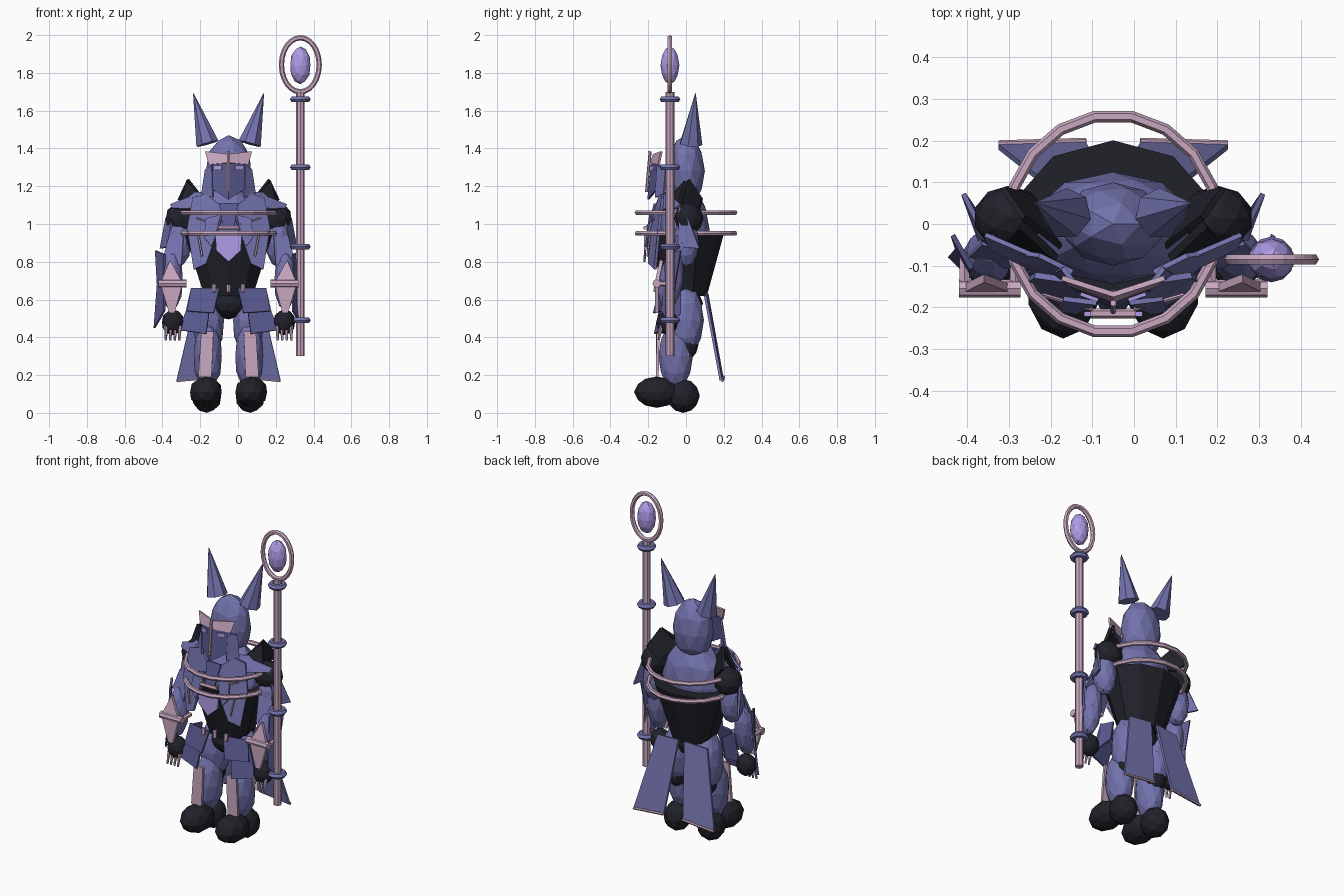
import bpy, bmesh, math
from mathutils import Vector, Matrix

CX = -0.05  # body centre line


def material(name, rgb):
    m = bpy.data.materials.new(name)
    m.diffuse_color = (*rgb, 1)
    return m


BLUE = material("slate_blue", (0.17, 0.17, 0.42))
INDIGO = material("indigo", (0.10, 0.10, 0.28))
PINK = material("dusty_pink", (0.58, 0.39, 0.53))
BLACK = material("near_black", (0.015, 0.016, 0.023))
GEM = material("lavender", (0.43, 0.33, 0.80))


def finish(name, bm, mat):
    bmesh.ops.recalc_face_normals(bm, faces=bm.faces)
    me = bpy.data.meshes.new(name)
    bm.to_mesh(me)
    bm.free()
    me.materials.append(mat)
    ob = bpy.data.objects.new(name, me)
    bpy.context.collection.objects.link(ob)
    return ob


def ball(name, c, r, mat, sub=2, tilt=0):
    bm = bmesh.new()
    bmesh.ops.create_icosphere(bm, subdivisions=sub, radius=1)
    bm.transform(Matrix.Translation(c) @ Matrix.Rotation(tilt, 4, 'X') @ Matrix.Diagonal((*r, 1)))
    return finish(name, bm, mat)


def rod(name, a, b, r1, r2, mat, seg=8):
    a, b = Vector(a), Vector(b)
    bm = bmesh.new()
    bmesh.ops.create_cone(bm, cap_ends=True, segments=seg, radius1=r1, radius2=r2, depth=(b - a).length)
    rot = Vector((0, 0, 1)).rotation_difference(b - a).to_matrix().to_4x4()
    bm.transform(Matrix.Translation((a + b) / 2) @ rot)
    return finish(name, bm, mat)


def ring(name, c, rx, ry, t, mat, upright=False, seg=16, th=None):
    th = th or t
    bm = bmesh.new()
    rows = []
    for i in range(seg):
        a = 2 * math.pi * i / seg
        row = []
        for j in range(6):
            b = math.pi * j / 3
            x, y = ((r + t * math.cos(b)) * f for r, f in ((rx, math.cos(a)), (ry, math.sin(a))))
            z = th * math.sin(b)
            row.append(bm.verts.new(Vector(c) + Vector((x, z, y) if upright else (x, y, z))))
        rows.append(row)
    for i in range(seg):
        p, q = rows[i], rows[(i + 1) % seg]
        for j in range(6):
            k = (j + 1) % 6
            bm.faces.new((p[j], p[k], q[k], q[j]))
    return finish(name, bm, mat)


def plate(name, pts, mat, s=1, t=0.012):
    """Thin slab thickened rearwards from an outline relative to the centre line."""
    bm = bmesh.new()
    f = bm.faces.new([bm.verts.new((CX + s * x, y, z)) for x, y, z in pts])
    f.normal_update()
    n = f.normal.copy()
    if n.y < 0:
        n.negate()
    ext = bmesh.ops.extrude_face_region(bm, geom=[f], use_keep_orig=True)
    bmesh.ops.translate(bm, vec=n * t, verts=[v for v in ext["geom"] if isinstance(v, bmesh.types.BMVert)])
    return finish(name, bm, mat)


# Staff with collars, halo and crystal
SX, SY = 0.33, -0.085
rod("staff_shaft", (SX, SY, 0.30), (SX, SY, 1.70), 0.023, 0.023, PINK)
for z in (0.49, 0.88, 1.30, 1.66):
    ring("staff_collar", (SX, SY, z), 0.036, 0.036, 0.019, BLUE, seg=12, th=0.017)
ring("staff_halo", (SX, SY, 1.843), 0.1, 0.143, 0.014, PINK, upright=True, seg=24)
ball("staff_crystal", (SX, SY, 1.84), (0.056, 0.05, 0.10), GEM)

# Head, torso, hips
ball("head", (CX, 0.0, 1.28), (0.125, 0.10, 0.19), BLUE)
ball("torso", (CX, -0.01, 0.97), (0.20, 0.135, 0.24), BLUE)
ball("pelvis", (CX, -0.01, 0.58), (0.11, 0.10, 0.085), BLACK)
waist = rod("waist_shell", (CX, 0, 0.62), (CX, 0, 0.95), 0.135, 0.245, BLACK, 10)
for v in waist.data.vertices:
    v.co.y *= 0.82
# Bands round the chest
for z in (1.06, 0.95):
    ring("chest_band", (CX, 0, z), 0.252, 0.262, 0.014, PINK, seg=18)

# Mask ridge
rod("mask_nose", (CX, -0.209, 1.17), (CX, -0.190, 1.385), 0.008, 0.008, PINK, 6)
# Chest jewel and clasp
plate("chest_jewel", [(-0.07, -0.222, 0.94), (0.07, -0.222, 0.94), (0.065, -0.222, 0.86),
                      (0, -0.226, 0.80), (-0.065, -0.222, 0.86)], GEM)
rod("jewel_clasp", (CX - 0.055, -0.215, 0.98), (CX + 0.055, -0.215, 0.98), 0.012, 0.012, PINK, 6)
plate("throat_plate", [(-0.05, -0.17, 1.11), (0.05, -0.17, 1.11), (0.03, -0.205, 0.98), (-0.03, -0.205, 0.98)], INDIGO)
rod("center_buckle", (CX, -0.155, 0.64), (CX, -0.155, 0.68), 0.013, 0.013, PINK, 6)

for s, side in ((-1, "left"), (1, "right")):
    def P(x, y, z):
        return (CX + s * x, y, z)

    def slab(name, pts, mat, t=0.012):
        return plate(f"{side}_{name}", pts, mat, s, t)

    # Horn
    rod(side + "_horn", P(0.112, 0.025, 1.425), P(0.186, 0.05, 1.69), 0.062, 0.002, BLUE, 7)

    # Mask: face half, cheek guard, brow and eye
    slab("face_plate", [(0, -0.185, 1.32), (0.10, -0.145, 1.32), (0.095, -0.155, 1.19), (0, -0.205, 1.13)], INDIGO)
    slab("cheek_guard", [(0.09, -0.155, 1.31), (0.125, -0.11, 1.29), (0.145, -0.12, 1.16), (0.085, -0.165, 1.14)], BLUE)
    slab("brow", [(0, -0.19, 1.325), (0.105, -0.15, 1.315), (0.125, -0.135, 1.385), (0, -0.175, 1.37)], PINK)
    slab("eye", [(0.038, -0.187, 1.285), (0.08, -0.172, 1.285), (0.08, -0.172, 1.31), (0.038, -0.187, 1.31)], GEM, 0.009)

    # Collar spikes
    slab("collar_spike", [(0.13, -0.06, 1.12), (0.22, 0.01, 1.235), (0.27, 0.08, 1.13), (0.20, 0.06, 1.06)], BLACK, 0.015)
    slab("collar_front", [(0.14, -0.09, 1.14), (0.225, -0.01, 1.23), (0.26, -0.05, 1.08)], BLACK, 0.02)

    # Breast plate with trim
    slab("breast_plate", [(0.02, -0.17, 1.08), (0.12, -0.14, 1.16), (0.19, -0.13, 1.14), (0.22, -0.15, 0.98),
                          (0.185, -0.17, 0.76), (0.12, -0.20, 0.79), (0.07, -0.21, 0.93)], BLUE, 0.015)
    slab("breast_lapel", [(0.04, -0.195, 1.05), (0.12, -0.185, 1.03), (0.13, -0.212, 0.93), (0.09, -0.217, 0.88)], BLUE)
    rod(side + "_breast_trim", P(0.16, -0.19, 0.94), P(0.14, -0.205, 0.83), 0.006, 0.006, PINK, 5)
    rod(side + "_lapel_trim", P(0.17, -0.17, 1.03), P(0.05, -0.205, 0.99), 0.005, 0.005, PINK, 5)

    # Pauldron
    ball(side + "_shoulder", P(0.25, 0.015, 1.03), (0.086, 0.077, 0.086), BLACK)
    slab("pauldron_plate", [(0.10, -0.12, 1.17), (0.18, -0.08, 1.17), (0.25, -0.07, 1.11), (0.18, -0.13, 1.07)], BLUE)
    slab("shoulder_cap", [(0.17, -0.09, 1.16), (0.31, -0.03, 1.105), (0.30, -0.06, 1.085), (0.18, -0.12, 1.08)], BLUE)

    # Arm, elbow fin, sleeve plate
    ball(side + "_upper_arm", P(0.265, 0.0, 0.90), (0.068, 0.07, 0.13), BLUE)
    ball(side + "_forearm", P(0.30, -0.08, 0.70), (0.06, 0.065, 0.16), BLUE, tilt=-0.15)
    slab("sleeve_plate", [(0.24, -0.07, 0.935), (0.315, -0.05, 0.94), (0.345, -0.08, 0.83), (0.25, -0.11, 0.78)], BLUE)
    slab("elbow_fin", [(0.29, -0.04, 1.10), (0.335, 0.01, 1.03), (0.365, 0.07, 0.87), (0.325, -0.04, 0.88)], BLUE)
    slab("gauntlet_fin", [(0.345, -0.11, 0.84), (0.39, -0.03, 0.86), (0.38, -0.06, 0.68),
                          (0.397, -0.08, 0.45), (0.345, -0.13, 0.54)], INDIGO)

    # Gauntlet: cuff and diamond guard
    rod(side + "_cuff_bar", P(0.222, -0.155, 0.685), P(0.37, -0.155, 0.685), 0.022, 0.022, PINK, 8)
    for e in (0.235, 0.357):
        rod(side + "_cuff_side", P(e, -0.155, 0.685), P(e, -0.06, 0.685), 0.014, 0.014, PINK, 6)
    slab("guard_upper", [(0.31, -0.14, 0.81), (0.36, -0.165, 0.69), (0.245, -0.165, 0.69)], PINK, 0.02)
    slab("guard_lower", [(0.245, -0.165, 0.68), (0.36, -0.165, 0.68), (0.315, -0.165, 0.53), (0.285, -0.165, 0.53)], PINK, 0.02)

    # Hand and claws
    ball(side + "_hand", P(0.295, -0.10, 0.48), (0.06, 0.058, 0.068), BLACK)
    for i in range(4):
        x = 0.258 + i * 0.024
        rod(f"{side}_claw_{i}", P(x, -0.13, 0.46), P(x + 0.003, -0.145, 0.385), 0.011, 0.006, PINK, 6)

    # Skirt plates and buckle
    slab("skirt_front", [(0.05, -0.145, 0.66), (0.20, -0.115, 0.66), (0.22, -0.14, 0.54), (0.08, -0.175, 0.53)], INDIGO)
    slab("skirt_lower", [(0.10, -0.14, 0.56), (0.21, -0.11, 0.58), (0.265, -0.125, 0.44), (0.12, -0.17, 0.42)], INDIGO)
    slab("skirt_side", [(0.19, -0.11, 0.65), (0.17, -0.03, 0.64), (0.19, -0.03, 0.52), (0.23, -0.12, 0.47)], INDIGO)
    rod(side + "_buckle", P(0.077, -0.16, 0.64), P(0.077, -0.155, 0.68), 0.013, 0.013, PINK, 6)

    # Leg, knee, greave, boot
    ball(side + "_thigh", P(0.105, 0.0, 0.49), (0.085, 0.095, 0.19), BLUE)
    ball(side + "_knee", P(0.105, 0.0, 0.36), (0.062, 0.066, 0.08), BLACK)
    ball(side + "_shin", P(0.11, -0.055, 0.30), (0.078, 0.092, 0.18), BLUE)
    slab("greave", [(0.08, -0.16, 0.43), (0.145, -0.155, 0.43), (0.16, -0.16, 0.19), (0.09, -0.16, 0.19)], PINK, 0.015)
    ball(side + "_toe", P(0.12, -0.155, 0.11), (0.088, 0.12, 0.083), BLACK)
    ball(side + "_heel", P(0.115, -0.015, 0.09), (0.08, 0.088, 0.09), BLACK)

    # Coat tail with hem
    slab("coat_tail", [(0.02, 0.105, 0.63), (0.17, 0.095, 0.62), (0.275, 0.178, 0.17), (0.065, 0.184, 0.19)], BLUE, 0.014)
    rod(side + "_tail_hem", P(0.065, 0.199, 0.19), P(0.275, 0.193, 0.17), 0.008, 0.008, PINK, 6)
